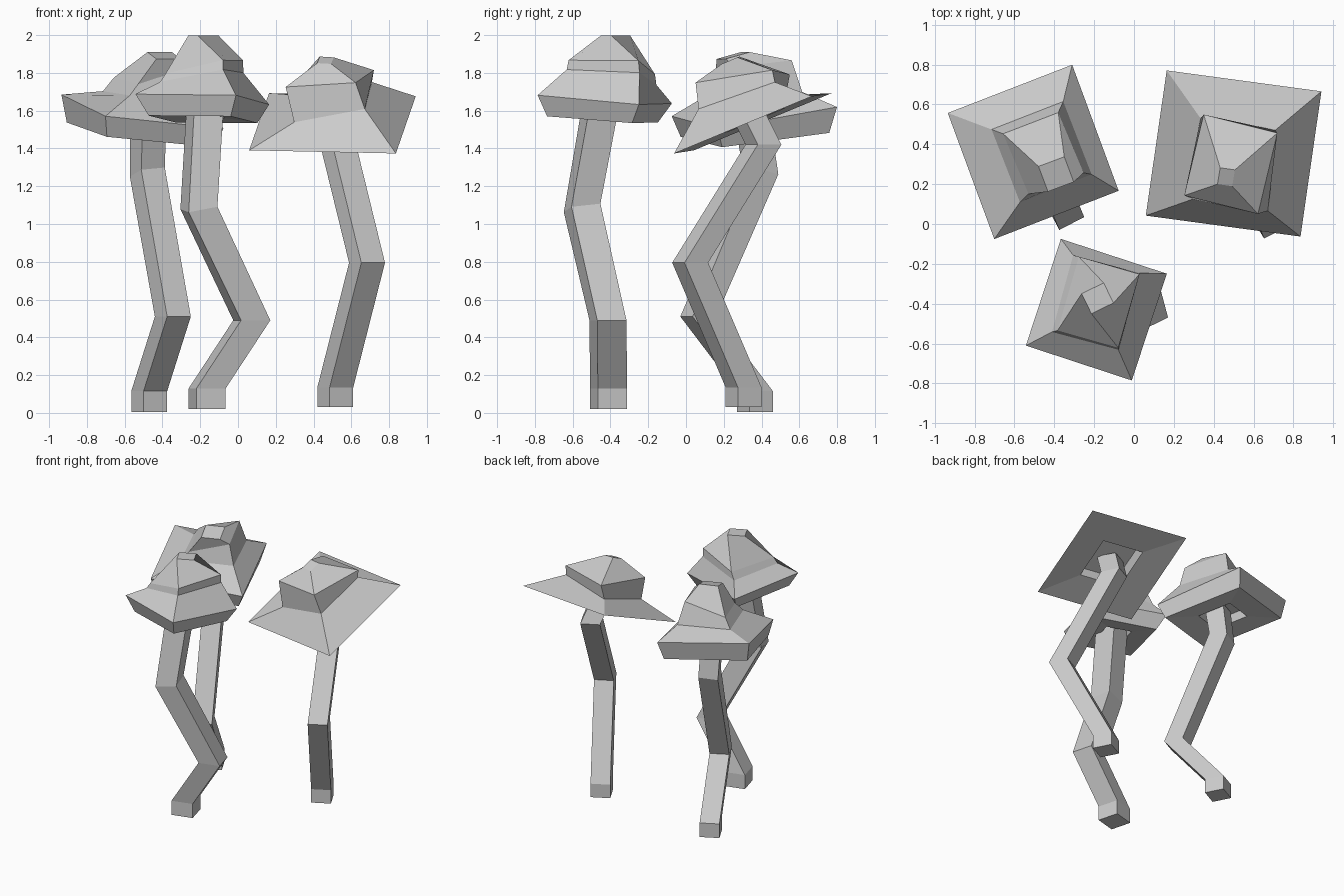
import bpy, bmesh, math
from mathutils import Vector


def ring(c, w, d, yaw, sx=0.0, sy=0.0):
    """Four corners of a w x d rectangle, turned by yaw and lying in the plane z = sx*x + sy*y."""
    a = math.radians(yaw)
    u = Vector((math.cos(a), math.sin(a), sx * math.cos(a) + sy * math.sin(a))).normalized()
    v = Vector((-sx, -sy, 1)).normalized().cross(u)
    c = Vector(c)
    return [c + u * w * i / 2 + v * d * j / 2 for i, j in ((-1, -1), (1, -1), (1, 1), (-1, 1))]


def loft(name, rings):
    """Skin a stack of square rings and close both ends."""
    bm = bmesh.new()
    loops = [[bm.verts.new(p) for p in r] for r in rings]
    for lo, hi in zip(loops, loops[1:]):
        for i in range(4):
            j = (i + 1) % 4
            bm.faces.new((lo[i], lo[j], hi[j], hi[i]))
    bm.faces.new(loops[0][::-1])
    bm.faces.new(loops[-1])
    bmesh.ops.recalc_face_normals(bm, faces=bm.faces)
    mesh = bpy.data.meshes.new(name)
    bm.to_mesh(mesh)
    bm.free()
    bpy.context.collection.objects.link(bpy.data.objects.new(name, mesh))


def stem(name, side, yaw, path):
    """Crooked square stem; each path point is (x, y, z, slope x, slope y)."""
    loft(name, [ring(p[:3], side, side, yaw, *p[3:]) for p in path])


def cap(name, levels):
    """Cap from rim to crown, with a square recess in the underside."""
    c, w, d, yaw, sx, sy = levels[0]
    up = Vector((-sx, -sy, 1)).normalized()
    base = Vector(c)
    under = [ring(base + up * h, w * k, d * k, yaw, sx, sy) for h, k in ((0.07, 0.36), (0.015, 0.42))]
    loft(name, under + [ring(*lv) for lv in levels])


# Back left mushroom
stem("left_stem", 0.141, 27.5, [
    (-0.47, 0.365, 0.005), (-0.47, 0.365, 0.115), (-0.345, 0.065, 0.51),
    (-0.48, 0.395, 1.275, 0.2, -0.2), (-0.475, 0.355, 1.53)])
cap("left_cap", [
    ((-0.517, 0.365, 1.472), 0.61, 0.61, 21.2, -0.13, 0.085),
    ((-0.506, 0.362, 1.595), 0.673, 0.684, 21.2, -0.153, 0.124),
    ((-0.464, 0.362, 1.69), 0.386, 0.393, 21.3, -0.03, 0.05),
    ((-0.455, 0.355, 1.803), 0.31, 0.33, 21, 0.245, 0.22),
    ((-0.391, 0.25, 1.892), 0.138, 0.14, 20.5, -0.09, 0.25)])

# Right mushroom, with a thin wide brim
stem("right_stem", 0.141, 27.5, [
    (0.515, 0.305, 0.03), (0.515, 0.305, 0.135), (0.683, 0.022, 0.795),
    (0.53, 0.41, 1.42), (0.49, 0.32, 1.6)])
cap("right_cap", [
    ((0.50, 0.354, 1.533), 0.784, 0.796, -7.7, 0.034, 0.41),
    ((0.503, 0.298, 1.645), 0.385, 0.43, -9, 0.24, 0.33),
    ((0.486, 0.30, 1.77), 0.382, 0.423, -14, 0.097, 0.14),
    ((0.463, 0.236, 1.867), 0.075, 0.09, -8, 0.0, 0.42)])

# Front mushroom, tallest, with a twisted crown
stem("front_stem", 0.16, 15, [
    (-0.163, -0.41, 0.02), (-0.163, -0.41, 0.13), (0.073, -0.413, 0.49),
    (-0.207, -0.55, 1.085, 0.15, 0.15), (-0.175, -0.455, 1.61)])
cap("front_cap", [
    ((-0.185, -0.442, 1.554), 0.455, 0.473, -17.5, -0.03, -0.07),
    ((-0.189, -0.43, 1.66), 0.56, 0.566, -18.2, -0.037, -0.08),
    ((-0.192, -0.394, 1.777), 0.351, 0.40, -15, 0.17, -0.09),
    ((-0.178, -0.393, 1.83), 0.325, 0.385, -16, 0.215, -0.07),
    ((-0.183, -0.373, 1.998), 0.112, 0.123, -64)])
